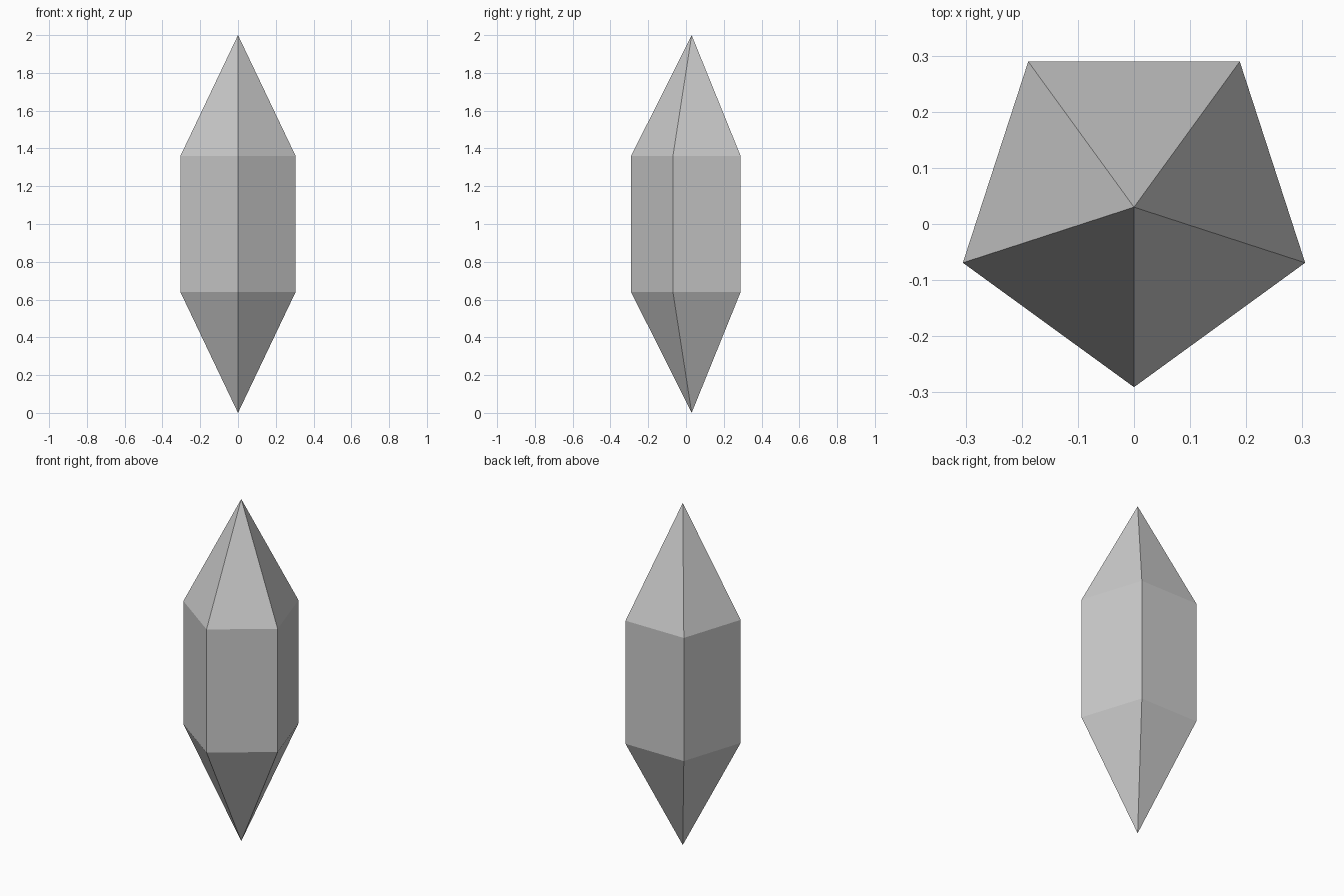
import bpy, bmesh, math

if "Cube" in bpy.data.objects:
    bpy.data.objects.remove(bpy.data.objects["Cube"])

SIDES = 5
RADIUS = 0.3207
CENTRE_Y = 0.03          # pentagon axis, so the bounds are centred on y = 0
Z_LOW, Z_HIGH, Z_TIP = 0.64, 1.36, 2.0

bm = bmesh.new()


def ring(z):
    """Pentagon with one corner facing the front."""
    verts = []
    for i in range(SIDES):
        a = -math.pi / 2 + 2 * math.pi * i / SIDES
        verts.append(bm.verts.new((RADIUS * math.cos(a),
                                   CENTRE_Y + RADIUS * math.sin(a), z)))
    return verts


# Prism body with a pointed cap at each end
low, high = ring(Z_LOW), ring(Z_HIGH)
bottom = bm.verts.new((0, CENTRE_Y, 0))
top = bm.verts.new((0, CENTRE_Y, Z_TIP))
for i in range(SIDES):
    j = (i + 1) % SIDES
    bm.faces.new((low[i], low[j], high[j], high[i]))
    bm.faces.new((high[i], high[j], top))
    bm.faces.new((low[j], low[i], bottom))
bmesh.ops.recalc_face_normals(bm, faces=bm.faces[:])

mesh = bpy.data.meshes.new("crystal")
bm.to_mesh(mesh)
bm.free()
bpy.context.collection.objects.link(bpy.data.objects.new("crystal", mesh))
